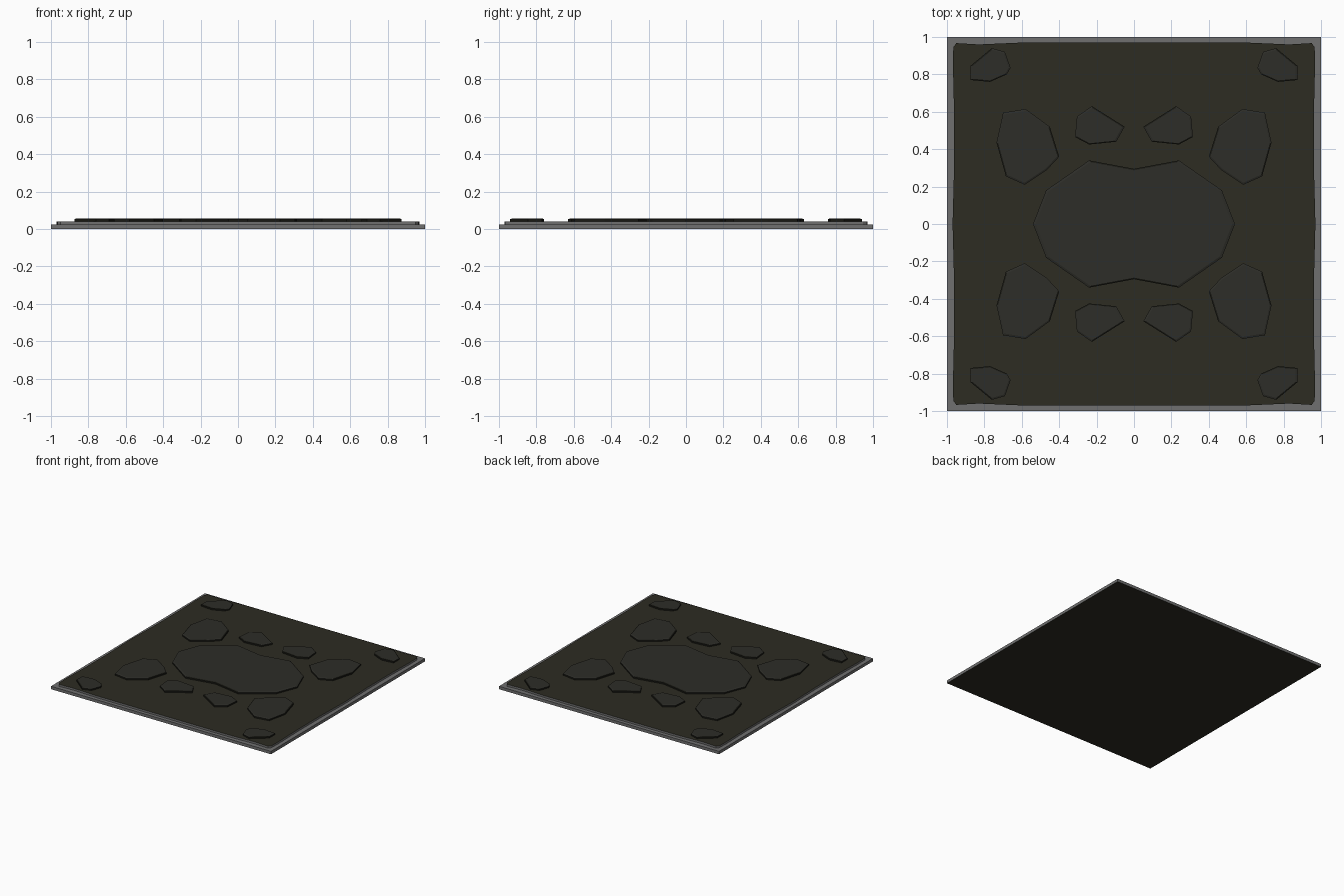
import bpy, bmesh

if "Cube" in bpy.data.objects:
    bpy.data.objects.remove(bpy.data.objects["Cube"])


def material(name, rgb):
    m = bpy.data.materials.new(name)
    m.diffuse_color = (*rgb, 1)
    m.use_nodes = True
    m.node_tree.nodes["Principled BSDF"].inputs["Base Color"].default_value = m.diffuse_color
    return m


olive = material("dark olive", (0.026, 0.025, 0.016))
stone = material("dark stone", (0.026, 0.026, 0.021))
shade = material("stone edge", (0.010, 0.010, 0.007))
grey = material("grey edge", (0.16, 0.16, 0.16))


def slab(name, pts, z0, z1, mats, chamfer=0.0):
    """Prism with an optional chamfered top; mats = side, top, bottom."""
    n = len(pts)
    cx = sum(p[0] for p in pts) / n
    cy = sum(p[1] for p in pts) / n
    r = sum(((x - cx) ** 2 + (y - cy) ** 2) ** 0.5 for x, y in pts) / n
    rings = [(z0, 1.0), (z1 - chamfer * 0.4, 1.0)]
    if chamfer:
        rings.append((z1, 1 - chamfer / r))
    bm = bmesh.new()
    vs = [[bm.verts.new((cx + (x - cx) * s, cy + (y - cy) * s, z)) for x, y in pts]
          for z, s in rings]
    for a, b in zip(vs, vs[1:]):
        for i in range(n):
            j = (i + 1) % n
            bm.faces.new((a[i], a[j], b[j], b[i]))
    bm.faces.new(vs[-1])
    bm.faces.new(vs[0][::-1])
    bmesh.ops.recalc_face_normals(bm, faces=bm.faces)
    for f in bm.faces:
        f.material_index = 1 if f.normal.z > 0.9 else 2 if f.normal.z < -0.9 else 0
    me = bpy.data.meshes.new(name)
    bm.to_mesh(me)
    bm.free()
    for m in mats:
        me.materials.append(m)
    ob = bpy.data.objects.new(name, me)
    bpy.context.collection.objects.link(ob)
    return ob


# Base tile: grey rim, olive underside
slab("base_tile", [(-1, -1), (1, -1), (1, 1), (-1, 1)], 0, 0.024, (grey, grey, olive))

# Soil layer with slightly wavy outline
q = [(0.97, 0.0), (0.962, 0.3), (0.962, 0.6), (0.968, 0.85), (0.966, 0.945),
     (0.95, 0.967), (0.83, 0.96), (0.6, 0.97), (0.2, 0.971)]
half = q + [(-x, y) for x, y in q[::-1]]
outline = half + [(x, -y) for x, y in half[::-1][1:-1]]
slab("soil_layer", outline, 0.024, 0.04, (grey, olive, olive))

# Large central stone
c = [(0.54, 0), (0.47, 0.18), (0.24, 0.34), (0, 0.295)]
top = c + [(-x, y) for x, y in c[:3][::-1]]
slab("centre_stone", top + [(x, -y) for x, y in top[::-1][1:-1]],
     0.04, 0.056, (shade, stone, olive), 0.012)

# Surrounding stones, mirrored to all four quarters
stones = {
    "inner_stone": [(0.225, 0.63), (0.305, 0.575), (0.315, 0.465), (0.24, 0.425),
                    (0.095, 0.44), (0.05, 0.52)],
    "outer_stone": [(0.58, 0.615), (0.70, 0.595), (0.735, 0.435), (0.685, 0.255),
                    (0.585, 0.21), (0.465, 0.29), (0.40, 0.36), (0.45, 0.52)],
    "corner_stone": [(0.76, 0.94), (0.875, 0.845), (0.875, 0.77), (0.77, 0.76),
                     (0.68, 0.80), (0.66, 0.835), (0.69, 0.92)],
}
for name, pts in stones.items():
    for sx in (-1, 1):
        for sy in (-1, 1):
            slab(name, [(x * sx, y * sy) for x, y in pts],
                 0.04, 0.056, (shade, stone, olive), 0.01)
